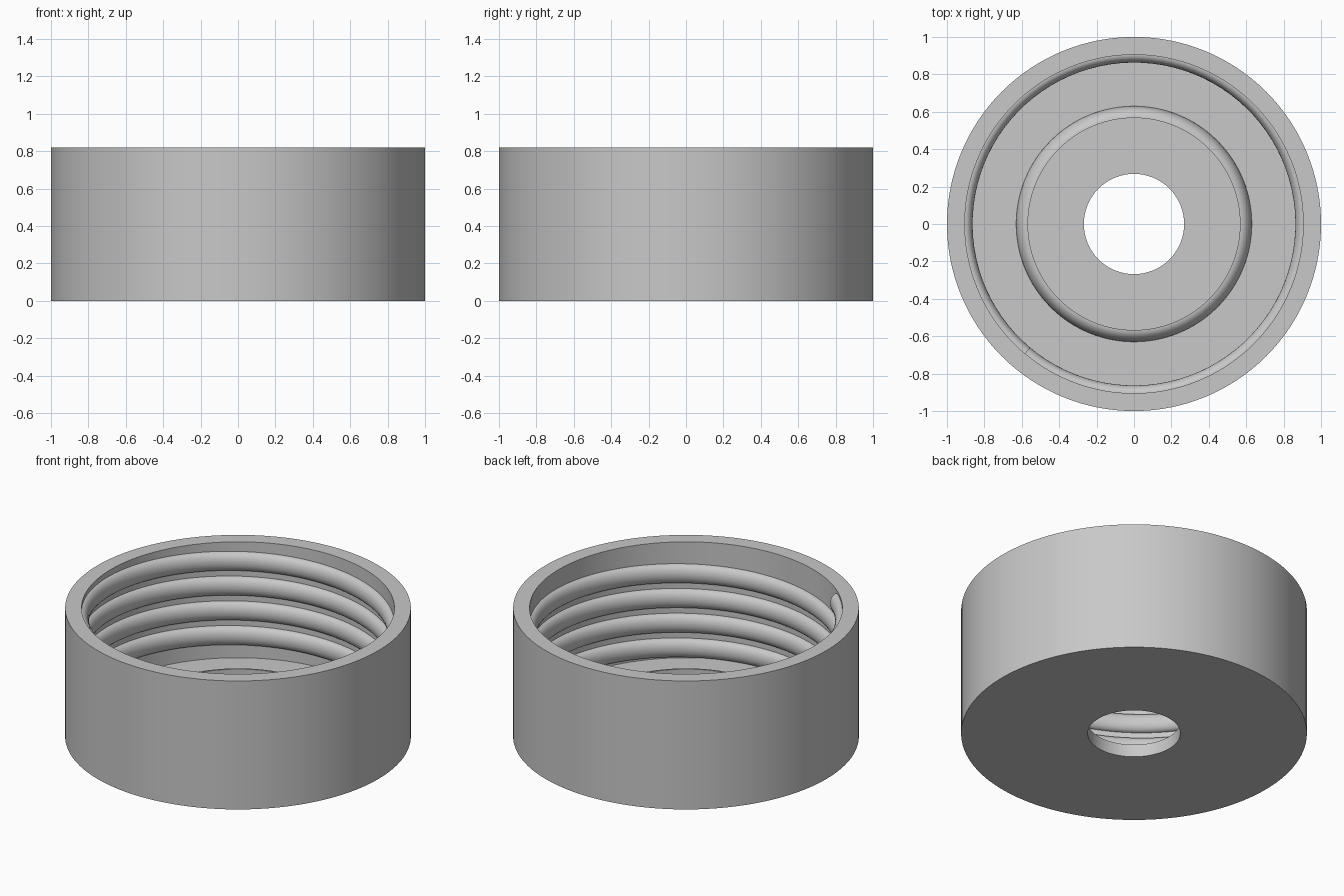
import bpy, bmesh
from math import sin, cos, pi, radians

if "Cube" in bpy.data.objects:
    bpy.data.objects.remove(bpy.data.objects["Cube"], do_unlink=True)

HEIGHT, FLOOR = 0.82, 0.08
OUTER, INNER, HOLE = 1.0, 0.905, 0.268

grey = bpy.data.materials.new("light_grey")
grey.use_nodes = True
colour = (0.58, 0.58, 0.58, 1)
grey.diffuse_color = colour
grey.node_tree.nodes["Principled BSDF"].inputs["Base Color"].default_value = colour


def sweep(name, sections, closed):
    """Skin a list of equal closed cross-sections; cap the ends if open."""
    bm = bmesh.new()
    rings = [[bm.verts.new(p) for p in s] for s in sections]
    n = len(rings[0])
    pairs = list(zip(rings, rings[1:]))
    if closed:
        pairs.append((rings[-1], rings[0]))
    for a, b in pairs:
        for i in range(n):
            j = (i + 1) % n
            bm.faces.new((a[i], a[j], b[j], b[i]))
    if not closed:
        bm.faces.new(rings[0])
        bm.faces.new(rings[-1])
    bmesh.ops.recalc_face_normals(bm, faces=bm.faces)
    mesh = bpy.data.meshes.new(name)
    bm.to_mesh(mesh)
    bm.free()
    mesh.materials.append(grey)
    obj = bpy.data.objects.new(name, mesh)
    bpy.context.collection.objects.link(obj)
    bpy.ops.object.select_all(action='DESELECT')
    obj.select_set(True)
    bpy.context.view_layer.objects.active = obj
    bpy.ops.object.shade_smooth_by_angle(angle=radians(35))
    return obj


def section(profile, angle, lift=0.0):
    """Place an (r, z) profile in the half plane at the given angle."""
    return [(r * cos(angle), r * sin(angle), z + lift) for r, z in profile]


def revolve(name, profile, steps=128):
    return sweep(name, [section(profile, 2 * pi * k / steps) for k in range(steps)], True)


# Cup: base with a central hole, and the side wall
revolve("cap_body", [(HOLE, 0), (OUTER, 0), (OUTER, HEIGHT), (INNER, HEIGHT),
                     (INNER, FLOOR), (HOLE, FLOOR)])

# Sealing ridge on the floor: rounded outside, straight inside
arc = [pi / 2 * k / 10 for k in range(11)]
ridge = [(0.567 + 0.063 * cos(a), FLOOR + 0.085 * sin(a)) for a in arc]
revolve("sealing_ridge", [(0.567, FLOOR - 0.02), (0.63, FLOOR - 0.02)] + ridge)

# Internal screw thread: a rounded bump rising counter-clockwise
TURNS, PITCH, TOP = 4, 0.158, 0.745
START = radians(230)
bump = [(INNER - 0.042 * sin(pi * k / 12), -0.06 * cos(pi * k / 12)) for k in range(13)]
bump += [(INNER + 0.02, 0.06), (INNER + 0.02, -0.06)]
steps = 96 * TURNS
coils = []
for k in range(steps + 1):
    turn = TURNS * k / steps
    coils.append(section(bump, START + 2 * pi * turn, TOP - PITCH * (TURNS - turn)))
sweep("screw_thread", coils, False)
